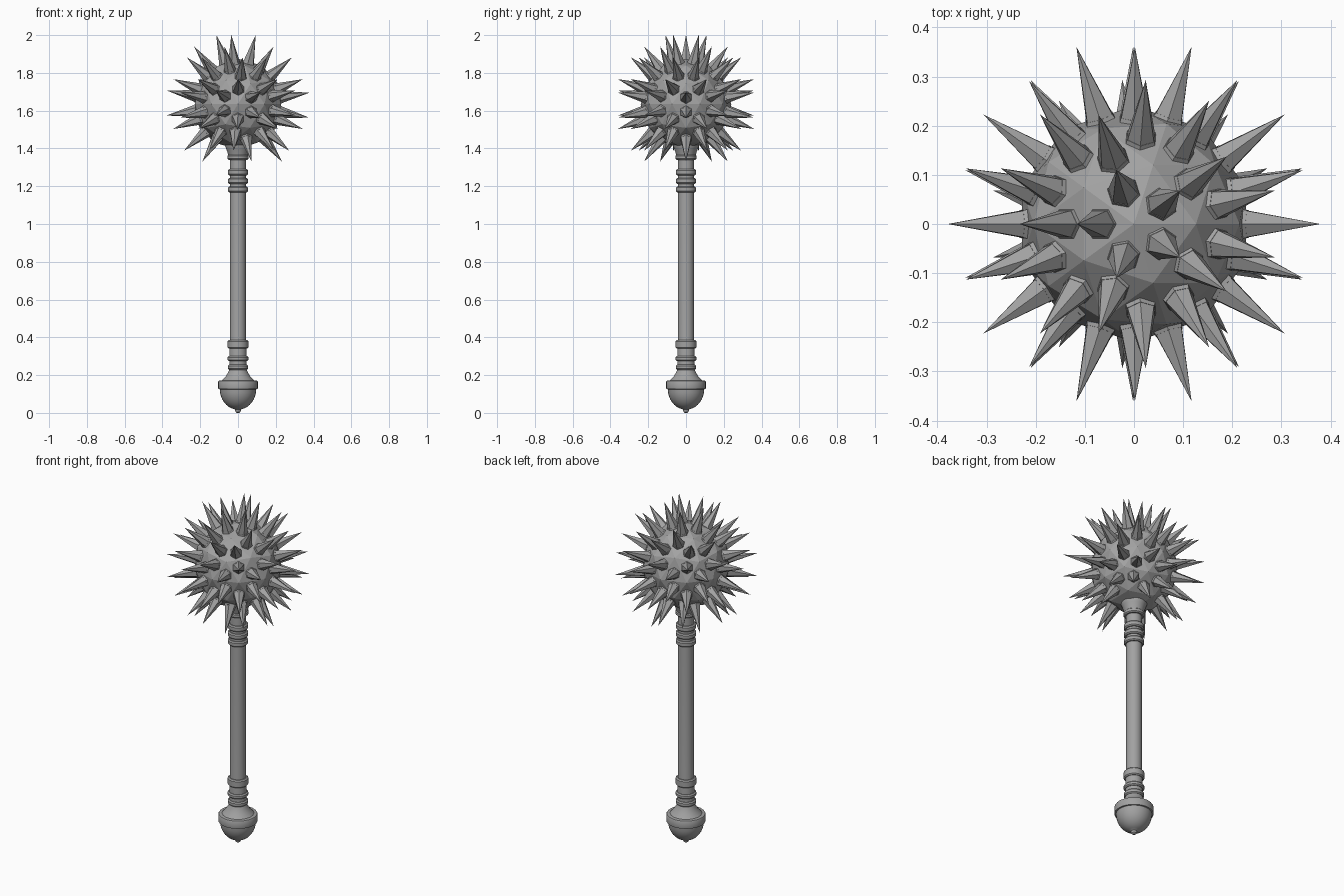
import bpy, bmesh, math
from mathutils import Matrix, Vector

if "Cube" in bpy.data.objects:
    bpy.data.objects.remove(bpy.data.objects["Cube"])

CENTER = Vector((0, 0, 1.635))   # middle of the spiked head
HEAD_R, TIP_R, SPIKE_R = 0.24, 0.384, 0.032

# dark iron grey
iron = bpy.data.materials.new("dark_iron")
iron.diffuse_color = (0.36, 0.36, 0.36, 1)
iron.use_nodes = True
iron.node_tree.nodes["Principled BSDF"].inputs["Base Color"].default_value = iron.diffuse_color


def finish(name, bm):
    bmesh.ops.recalc_face_normals(bm, faces=bm.faces)
    me = bpy.data.meshes.new(name)
    bm.to_mesh(me)
    bm.free()
    me.materials.append(iron)
    ob = bpy.data.objects.new(name, me)
    bpy.context.collection.objects.link(ob)
    return ob


def lathe(name, profile, segs=32):
    """Revolve (radius, z) points around the z axis and cap the ends."""
    bm = bmesh.new()
    rings = []
    for r, z in profile:
        rings.append([bm.verts.new((r * math.cos(2 * math.pi * i / segs),
                                    r * math.sin(2 * math.pi * i / segs), z))
                      for i in range(segs)])
    for a, b in zip(rings, rings[1:]):
        for i in range(segs):
            j = (i + 1) % segs
            bm.faces.new((a[i], a[j], b[j], b[i]))
    bm.faces.new(rings[0])
    bm.faces.new(rings[-1])
    ob = finish(name, bm)
    bpy.ops.object.select_all(action='DESELECT')
    ob.select_set(True)
    bpy.context.view_layer.objects.active = ob
    bpy.ops.object.shade_smooth_by_angle(angle=math.radians(35))
    return ob


def ring(name, z0, z1, r):
    """Band with slightly eased edges around the handle."""
    e = 0.006
    lathe(name, [(0.038, z0), (r - e, z0), (r, z0 + e),
                 (r, z1 - e), (r - e, z1), (0.038, z1)])


# pommel: nub, bowl, rim and neck
bowl = [(0.096 * math.sin(t), 0.125 - 0.108 * math.cos(t))
        for t in (math.radians(a) for a in range(10, 91, 10))]
lathe("pommel", [(0.006, 0.0), (0.014, 0.006), (0.016, 0.018)] + bowl +
      [(0.104, 0.126), (0.105, 0.131), (0.105, 0.165), (0.102, 0.17),
       (0.085, 0.172), (0.066, 0.192), (0.052, 0.215), (0.046, 0.23)])

# handle shaft, slightly thicker between the grip rings
lathe("shaft", [(0.046, 0.22), (0.046, 0.34), (0.042, 0.38), (0.042, 1.37)])

# grip rings
for i, (z0, z1, r) in enumerate([(0.228, 0.255, 0.054), (0.275, 0.3, 0.055),
                                 (0.34, 0.385, 0.055), (1.168, 1.198, 0.054),
                                 (1.213, 1.243, 0.054), (1.258, 1.29, 0.054)]):
    ring(f"grip_ring_{i + 1}", z0, z1, r)

# collar: a band, then a flare into the head
ring("collar_band", 1.34, 1.367, 0.056)
lathe("collar", [(0.05, 1.36), (0.056, 1.38), (0.063, 1.4),
                 (0.069, 1.415), (0.069, 1.435), (0.066, 1.45)])

# faceted head ball
bm = bmesh.new()
bmesh.ops.create_icosphere(bm, subdivisions=2, radius=HEAD_R)
mounts = [f.calc_center_median() for f in bm.faces]
bmesh.ops.translate(bm, verts=bm.verts, vec=CENTER)
finish("head_ball", bm)

# one spike with a small foot per facet, except where the collar joins
bm = bmesh.new()
for c in mounts:
    d = c.normalized()
    if d.z < -0.9:
        continue
    turn = d.to_track_quat('Z', 'Y').to_matrix().to_4x4()
    foot = c.length + 0.008
    for lo, hi, r1, r2 in ((c.length - 0.006, foot, 0.036, SPIKE_R),
                           (foot, TIP_R, SPIKE_R - 0.001, 0.0)):
        m = Matrix.Translation(CENTER + d * (lo + hi) / 2) @ turn
        bmesh.ops.create_cone(bm, cap_ends=True, segments=6, radius1=r1,
                              radius2=r2, depth=hi - lo, matrix=m)
finish("spikes", bm)
